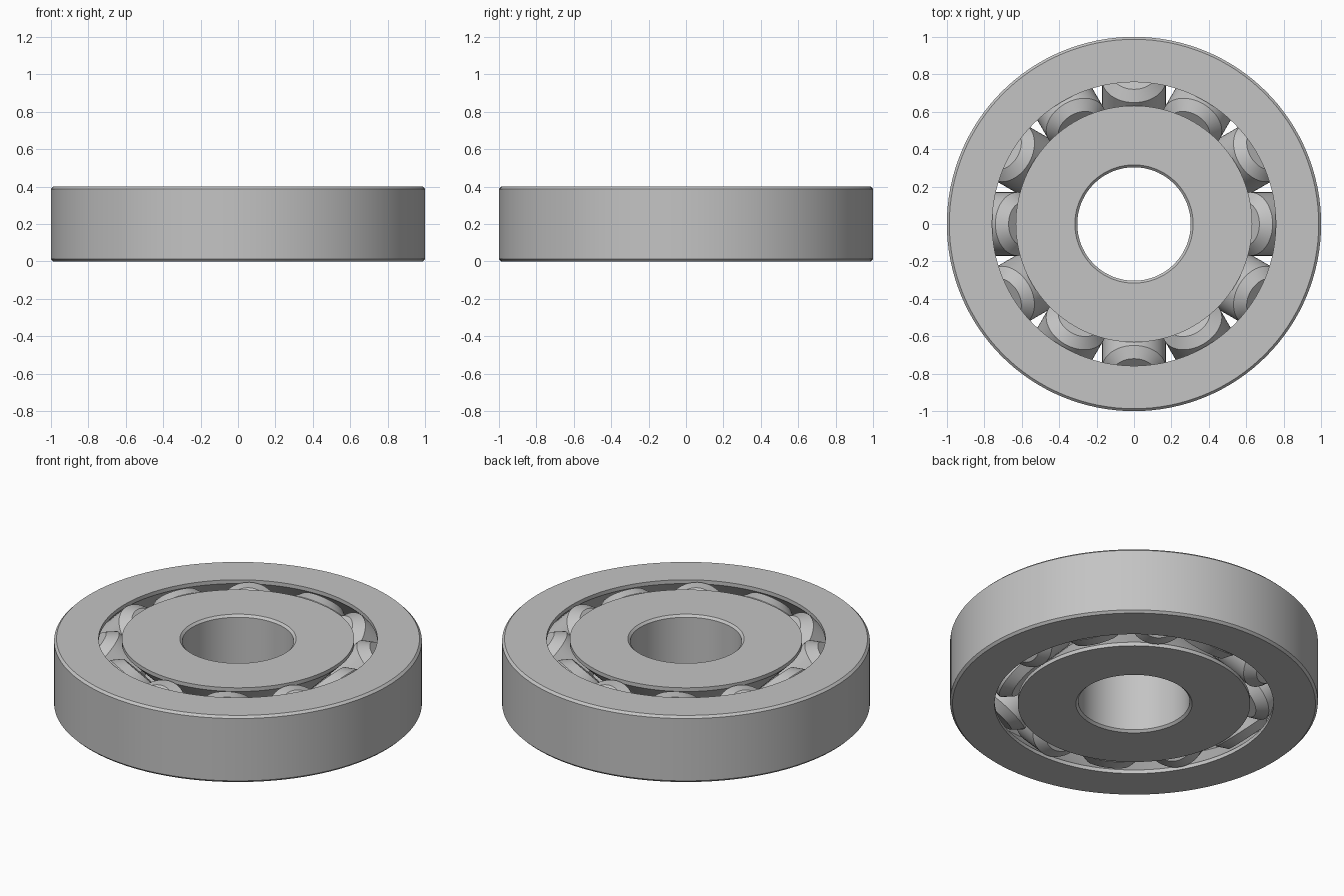
import bpy, bmesh, math
from mathutils import Matrix, Vector

cube = bpy.data.objects.get("Cube")
if cube:
    bpy.data.objects.remove(cube, do_unlink=True)

steel = bpy.data.materials.new("steel grey")
steel.use_nodes = True
GREY = (0.55, 0.55, 0.55, 1)
steel.diffuse_color = GREY
steel.node_tree.nodes["Principled BSDF"].inputs["Base Color"].default_value = GREY

HEIGHT = 0.4
MID = HEIGHT / 2
PITCH = 0.695          # radius of the circle through the roller centres
ROLLER_R = 0.17
ROLLER_HALF = 0.155
ROLLER_CHAMFER = 0.05
CHAMFER = 0.013
COUNT = 12


def lathe(name, profile, segments, closed=True):
    """Spin a (radius, z) profile about the z axis into a smooth solid."""
    bm = bmesh.new()
    verts = [bm.verts.new((r, 0, z)) for r, z in profile]
    edges = [bm.edges.new(pair) for pair in zip(verts, verts[1:])]
    if closed:
        edges.append(bm.edges.new((verts[-1], verts[0])))
    bmesh.ops.spin(bm, geom=verts + edges, axis=(0, 0, 1), cent=(0, 0, 0),
                   angle=math.tau, steps=segments)
    bmesh.ops.remove_doubles(bm, verts=bm.verts, dist=1e-5)
    bmesh.ops.recalc_face_normals(bm, faces=bm.faces)
    mesh = bpy.data.meshes.new(name)
    bm.to_mesh(mesh)
    bm.free()
    mesh.materials.append(steel)
    obj = bpy.data.objects.new(name, mesh)
    bpy.context.collection.objects.link(obj)
    bpy.ops.object.select_all(action="DESELECT")
    obj.select_set(True)
    bpy.context.view_layer.objects.active = obj
    bpy.ops.object.shade_smooth_by_angle(angle=math.radians(30))
    return obj


def ring(name, plain_r, groove_r, side):
    """Ring with a chamfered plain wall and a V groove cut into the other wall."""
    apex_r = PITCH + side * ROLLER_R * math.sqrt(2)
    depth = abs(apex_r - groove_r)
    bevel_r = plain_r - side * CHAMFER
    return lathe(name, [
        (plain_r, CHAMFER), (plain_r, HEIGHT - CHAMFER),
        (bevel_r, HEIGHT), (groove_r, HEIGHT),
        (groove_r, MID + depth), (apex_r, MID), (groove_r, MID - depth),
        (groove_r, 0), (bevel_r, 0)], 128)


# Grooved races
ring("outer_ring", 1.0, 0.758, 1)
ring("inner_ring", 0.303, 0.632, -1)

# Chamfered rollers, leaning outward and inward in turn
end_r = ROLLER_R - ROLLER_CHAMFER
wall = ROLLER_HALF - ROLLER_CHAMFER
first = lathe("roller_1", [
    (0, -ROLLER_HALF), (end_r, -ROLLER_HALF), (ROLLER_R, -wall),
    (ROLLER_R, wall), (end_r, ROLLER_HALF), (0, ROLLER_HALF)], 48, closed=False)

for i in range(COUNT):
    roller = first
    if i:
        roller = bpy.data.objects.new(f"roller_{i + 1}", first.data)
        bpy.context.collection.objects.link(roller)
    lean = math.radians(45 if i % 2 else -45)
    roller.matrix_world = (Matrix.Rotation(math.tau * i / COUNT, 4, "Z")
                           @ Matrix.Translation(Vector((PITCH, 0, MID)))
                           @ Matrix.Rotation(lean, 4, "Y"))
